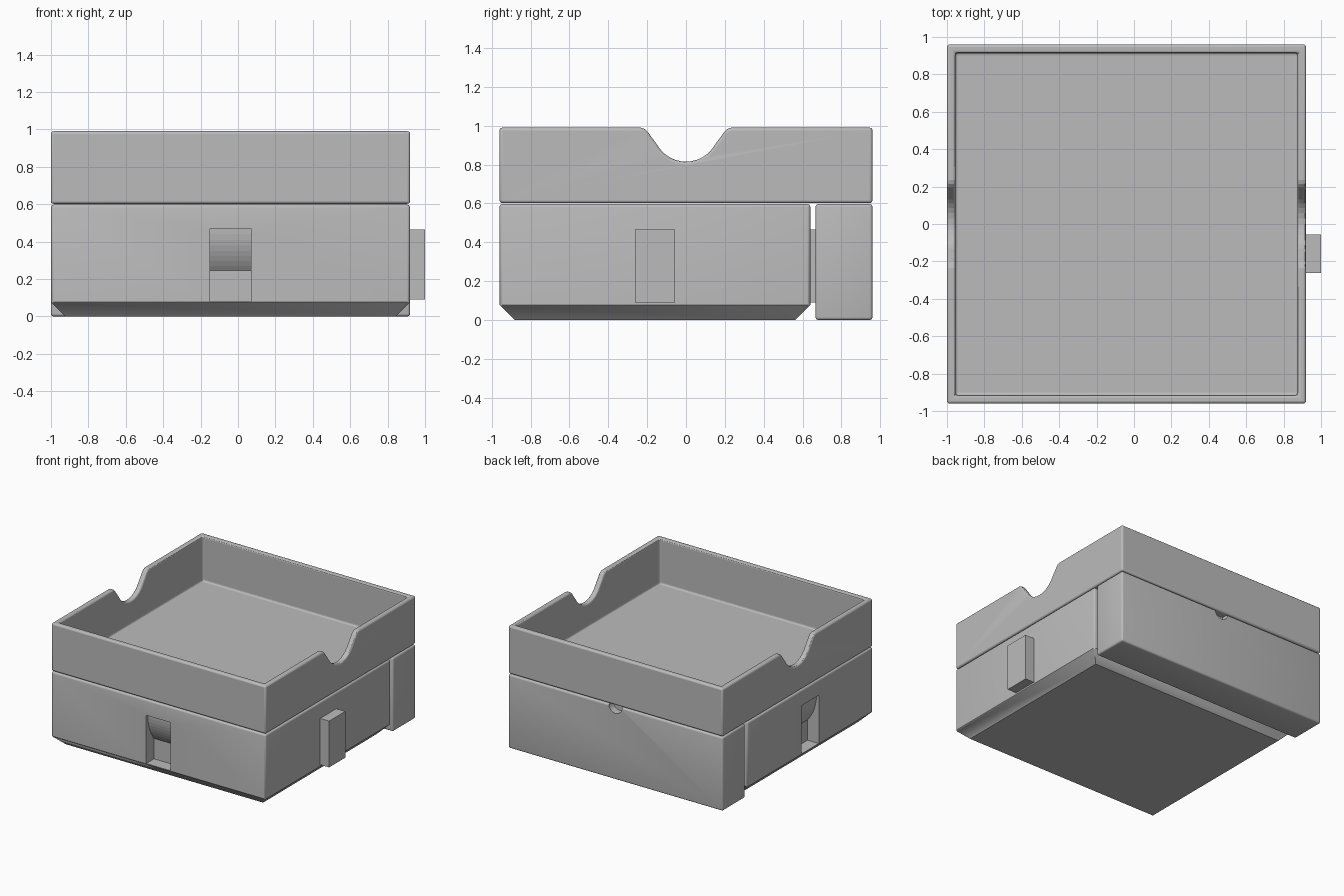
import bpy, bmesh, math
from mathutils import Matrix, Vector

if "Cube" in bpy.data.objects:
    bpy.data.objects.remove(bpy.data.objects["Cube"])

grey = bpy.data.materials.new("matte_grey")
grey.diffuse_color = (0.5, 0.5, 0.5, 1)
grey.use_nodes = True
grey.node_tree.nodes["Principled BSDF"].inputs["Base Color"].default_value = grey.diffuse_color

CX = -0.04            # centre of the box in x
X0, X1 = -1.0, 0.92
BODY_Y = -0.16        # centre of the body in y


def finish(name, bm):
    bmesh.ops.recalc_face_normals(bm, faces=bm.faces)
    me = bpy.data.meshes.new(name)
    bm.to_mesh(me)
    bm.free()
    ob = bpy.data.objects.new(name, me)
    bpy.context.collection.objects.link(ob)
    me.materials.append(grey)
    return ob


def box(name, lo, hi, round_edges=None, width=0.015, chamfer=0.0):
    """Box from corner to corner, with an optional tapered base and rounded edges."""
    bm = bmesh.new()
    rings = [(lo[2], chamfer), (hi[2], 0)]
    if chamfer:
        rings.insert(1, (lo[2] + chamfer, 0))
    loops = [[bm.verts.new((x, y, z)) for x, y in
              ((lo[0] + c, lo[1] + c), (hi[0] - c, lo[1] + c),
               (hi[0] - c, hi[1] - c), (lo[0] + c, hi[1] - c))] for z, c in rings]
    bm.faces.new(loops[0])
    bm.faces.new(loops[-1])
    for a, b in zip(loops, loops[1:]):
        for i in range(4):
            j = (i + 1) % 4
            bm.faces.new((a[i], a[j], b[j], b[i]))
    if round_edges:
        edges = [e for e in bm.edges if round_edges(e)]
        bmesh.ops.bevel(bm, geom=edges, offset=width, segments=4, profile=0.5, affect='EDGES')
    return finish(name, bm)


def prism(name, pts, length, matrix):
    """Extrude a (y, z) outline along x, centred, then place it."""
    bm = bmesh.new()
    a = [bm.verts.new((-length / 2, y, z)) for y, z in pts]
    b = [bm.verts.new((length / 2, y, z)) for y, z in pts]
    bm.faces.new(a)
    bm.faces.new(b)
    for i in range(len(pts)):
        j = (i + 1) % len(pts)
        bm.faces.new((a[i], a[j], b[j], b[i]))
    bm.transform(matrix)
    return finish(name, bm)


def cut(ob, cutter):
    m = ob.modifiers.new("cut", 'BOOLEAN')
    m.operation, m.solver, m.object = 'DIFFERENCE', 'EXACT', cutter
    cutter.hide_render = True
    cutter.hide_set(True)


def smooth(ob):
    bpy.ops.object.select_all(action='DESELECT')
    ob.select_set(True)
    bpy.context.view_layer.objects.active = ob
    bpy.ops.object.shade_smooth_by_angle(angle=math.radians(35))


# Tray: open box with a finger notch in both side walls
tray = box("tray", (X0, -0.96, 0.602), (X1, 0.96, 0.99))
W = 0.045
cut(tray, box("tray_pocket_cutter", (X0 + W, -0.96 + W, 0.625), (X1 - W, 0.96 - W, 1.2)))
half = [(0.17 * math.sin(math.radians(t)), 0.985 - 0.17 * math.cos(math.radians(t)))
        for t in range(0, 61, 10)]
half += [(0.182, 0.947), (0.196, 0.968), (0.213, 0.983), (0.24, 0.992), (0.24, 1.2)]
notch = [(-y, z) for y, z in reversed(half[1:])] + half
cut(tray, prism("finger_notch_cutter", notch, 2.4, Matrix.Translation((CX, 0, 0))))
bev = tray.modifiers.new("round", 'BEVEL')
bev.width, bev.segments, bev.limit_method = 0.014, 3, 'ANGLE'
bev.angle_limit = math.radians(50)
smooth(tray)

# Body: rounded top and corners, sharp tapered base
body = box("body", (X0, -0.96, 0), (X1, 0.64, 0.597),
           lambda e: all(v.co.z > 0.07 for v in e.verts)
           and max(v.co.z for v in e.verts) > 0.5, chamfer=0.077)

# Sockets in the front and left sides, with a curved lip at the top
R, TOP = 0.357, math.radians(39)
socket = [(-0.05, 0.08), (0.1, 0.08)]
socket += [(0.02 + R * (1 - math.cos(TOP * k / 8)), 0.47 - R * math.sin(TOP * k / 8))
           for k in range(8, -1, -1)]
socket += [(-0.05, 0.47)]
front = Matrix.Translation((CX, -0.96, 0))
left = Matrix.Translation((X0, BODY_Y, 0)) @ Matrix.Rotation(-math.pi / 2, 4, 'Z')
for side, mat in (("front", front), ("left", left)):
    cut(body, prism(side + "_socket_cutter", socket, 0.22, mat))
smooth(body)

# Pegs on the right and back sides
box("right_peg", (0.9, BODY_Y - 0.103, 0.09), (1.0, BODY_Y + 0.103, 0.465))
box("back_peg", (CX - 0.103, 0.62, 0.09), (CX + 0.103, 0.72, 0.465))

# Back panel: rounded block with a small half-round notch at the top
panel = box("back_panel", (X0, 0.667, 0), (X1, 0.96, 0.597), lambda e: True)
arc = [(0.06 * math.cos(t), 0.597 + 0.06 * math.sin(t))
       for t in (2 * math.pi * k / 24 for k in range(24))]
cut(panel, prism("panel_notch_cutter", arc, 0.12,
                 Matrix.Translation((CX, 0.96, 0)) @ Matrix.Rotation(math.pi / 2, 4, 'Z')))
smooth(panel)
